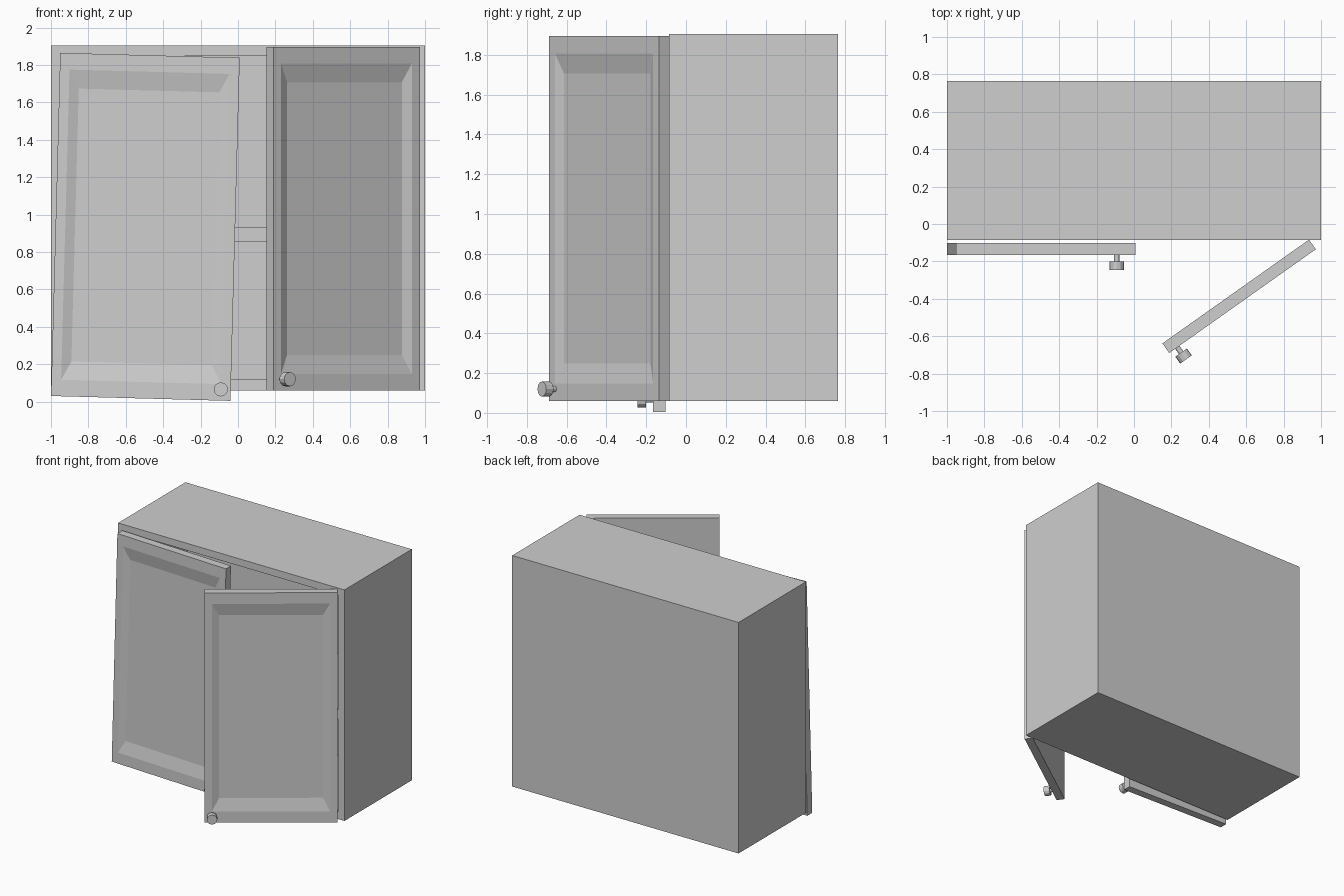
import bpy, bmesh
from math import radians
from mathutils import Matrix, Vector

cube = bpy.data.objects.get("Cube")
if cube:
    bpy.data.objects.remove(cube, do_unlink=True)

grey = bpy.data.materials.new("plain_grey")
grey.use_nodes = True
grey.diffuse_color = (0.62, 0.62, 0.62, 1)
grey.node_tree.nodes["Principled BSDF"].inputs["Base Color"].default_value = (0.62, 0.62, 0.62, 1)


def finish(bm, name, matrix=Matrix()):
    bmesh.ops.recalc_face_normals(bm, faces=bm.faces)
    mesh = bpy.data.meshes.new(name)
    bm.to_mesh(mesh)
    bm.free()
    mesh.materials.append(grey)
    obj = bpy.data.objects.new(name, mesh)
    bpy.context.collection.objects.link(obj)
    obj.matrix_world = matrix
    return obj


def box(low, high):
    bm = bmesh.new()
    low, high = Vector(low), Vector(high)
    place = Matrix.Translation((low + high) / 2) @ Matrix.Diagonal((*(high - low), 1))
    bmesh.ops.create_cube(bm, size=1, matrix=place)
    return bm


def step_in(bm, face, margin_x, margin_z, depth):
    """Extrude a front face, shrinking it by the margins and pushing it back."""
    new = bmesh.ops.extrude_discrete_faces(bm, faces=[face])["faces"][0]
    centre = new.calc_center_median()
    for v in new.verts:
        v.co.x += margin_x if v.co.x < centre.x else -margin_x
        v.co.z += margin_z if v.co.z < centre.z else -margin_z
        v.co.y += depth
    return new


def front_face(bm):
    return min(bm.faces, key=lambda f: f.calc_center_median().y)


# Hollow carcass, open at the front
LOW, HIGH, WALL = Vector((-1, -0.085, 0.06)), Vector((1, 0.765, 1.905)), 0.057
bm = box(LOW, HIGH)
opening = step_in(bm, front_face(bm), WALL, WALL, 0)
step_in(bm, opening, 0, 0, HIGH.y - LOW.y - WALL)
finish(bm, "cabinet_body")

# Middle shelf
finish(box((LOW.x + WALL, LOW.y + 0.005, 0.855), (HIGH.x - WALL, HIGH.y - WALL, 0.93)), "shelf")

WIDTH, HEIGHT, THICK = 0.96, 1.835, 0.063


def knob_part(bm, x, radius, near, far):
    place = Matrix.Translation((x, -(near + far) / 2, 0.06)) @ Matrix.Rotation(radians(90), 4, "X")
    bmesh.ops.create_cone(bm, cap_ends=True, segments=12, radius1=radius, radius2=radius,
                          depth=far - near, matrix=place)


def door(side, out, matrix):
    """Door hinged at its local origin, reaching along out (+1 or -1) in x."""
    end = out * WIDTH
    bm = box((min(0, end), 0, 0), (max(0, end), THICK, HEIGHT))
    frame = step_in(bm, front_face(bm), 0.052, 0.088, 0)
    step_in(bm, frame, 0.052, 0.1, 0.02)
    finish(bm, side + "_door", matrix)
    # Round knob near the lower free corner
    bm = bmesh.new()
    knob_x = out * (WIDTH - 0.053)
    knob_part(bm, knob_x, 0.014, -0.005, 0.036)
    knob_part(bm, knob_x, 0.038, 0.035, 0.08)
    finish(bm, side + "_knob", matrix)


# Sagging closed door and swung-open door
door("right", 1, Matrix.Translation((-1, -0.165, 0.03)) @ Matrix.Rotation(radians(1.55), 4, "Y"))
door("left", -1, Matrix.Translation((0.972, -0.135, 0.06)) @ Matrix.Rotation(radians(35.3), 4, "Z"))
